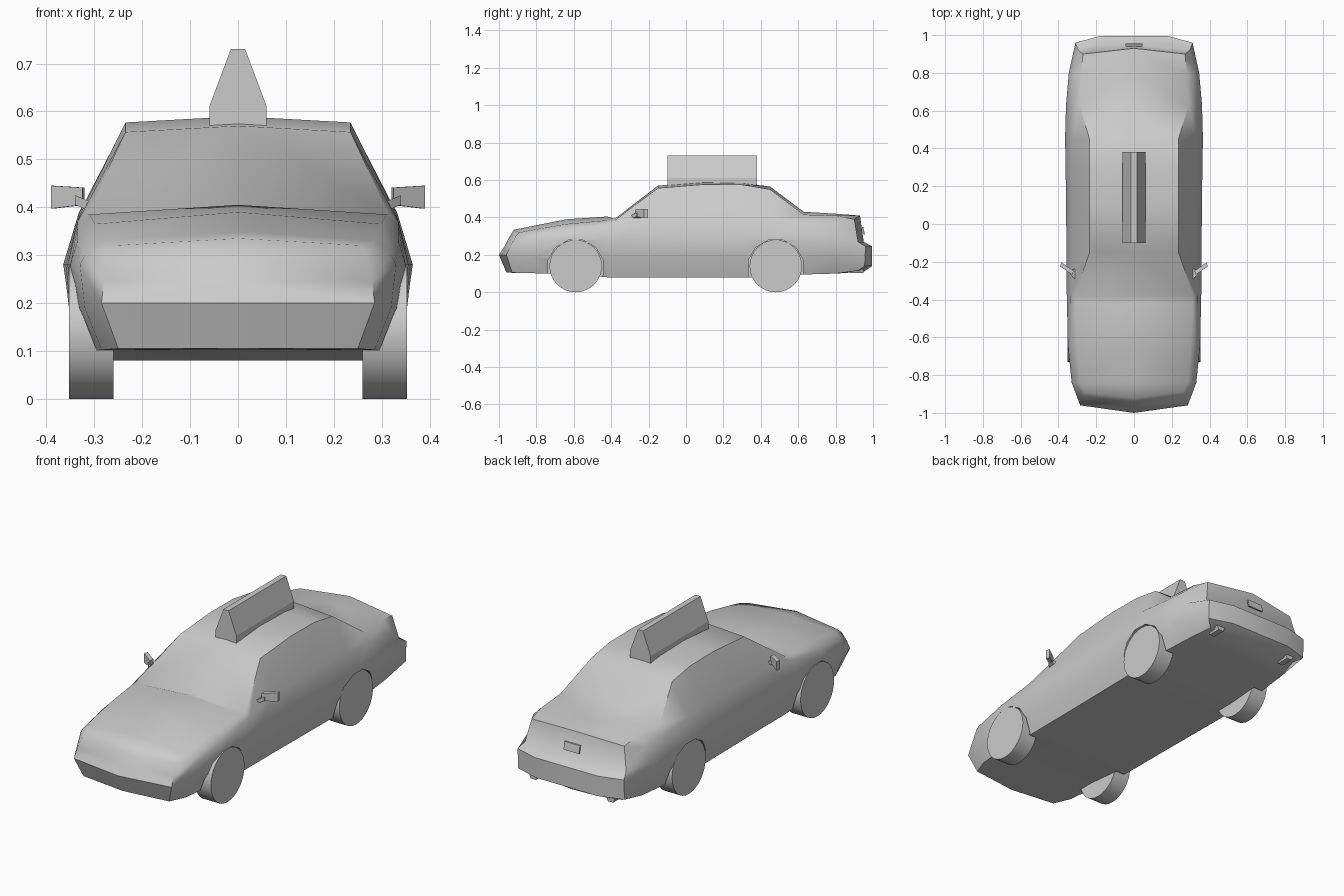
import bpy, bmesh, math
from mathutils import Vector

cube = bpy.data.objects.get("Cube")
if cube:
    bpy.data.objects.remove(cube, do_unlink=True)

# One plain grey paint for everything
paint = bpy.data.materials.new("plain_grey")
paint.use_nodes = True
GREY = (0.6, 0.6, 0.6, 1)
paint.diffuse_color = GREY
paint.node_tree.nodes["Principled BSDF"].inputs["Base Color"].default_value = GREY


def make(name, verts, faces):
    """Create an object with outward normals and the grey paint."""
    mesh = bpy.data.meshes.new(name)
    mesh.from_pydata(verts, [], faces)
    bm = bmesh.new()
    bm.from_mesh(mesh)
    bmesh.ops.recalc_face_normals(bm, faces=bm.faces)
    bm.to_mesh(mesh)
    bm.free()
    mesh.materials.append(paint)
    obj = bpy.data.objects.new(name, mesh)
    bpy.context.collection.objects.link(obj)
    return obj


def select(obj):
    bpy.ops.object.select_all(action='DESELECT')
    bpy.context.view_layer.objects.active = obj
    obj.select_set(True)


def smooth(obj, angle):
    select(obj)
    bpy.ops.object.shade_smooth_by_angle(angle=math.radians(angle))


def apply_modifiers(obj):
    select(obj)
    for mod in list(obj.modifiers):
        bpy.ops.object.modifier_apply(modifier=mod.name)


def prism(name, profile, shift):
    """Extrude a closed 3D outline along a vector."""
    n = len(profile)
    start = [Vector(p) for p in profile]
    verts = start + [p + Vector(shift) for p in start]
    faces = [range(n), range(n, 2 * n)]
    faces += [(i, (i + 1) % n, n + (i + 1) % n, n + i) for i in range(n)]
    return make(name, verts, [tuple(f) for f in faces])


def disc(name, x0, x1, y, z, radius, sides, turn=0.0):
    """Cylinder lying along x."""
    ring = []
    for i in range(sides):
        a = 2 * math.pi * (i + turn) / sides
        ring.append((x0, y + radius * math.cos(a), z + radius * math.sin(a)))
    return prism(name, ring, (x1 - x0, 0, 0))


# Body: half sections from nose to tail, then mirrored
# y, floor z, waist x, shoulder x, shoulder z, top edge x, top edge z, centre z
SECTIONS = [
    (-.84, .102, .33, .32, .30, .285, .33, .35),
    (-.64, .10, .35, .335, .33, .30, .365, .39),
    (-.42, .08, .355, .335, .36, .31, .385, .405),
    (-.38, .08, .356, .335, .37, .315, .385, .393),
    (-.15, .08, .357, .325, .395, .235, .557, .57),
    (.1, .08, .36, .325, .395, .235, .577, .59),
    (.3, .08, .362, .328, .395, .235, .575, .585),
    (.45, .08, .365, .332, .39, .235, .55, .565),
    (.63, .095, .36, .335, .37, .29, .415, .43),
    (.8, .10, .345, .33, .36, .28, .41, .42),
]
NOSE = [(0, -.96, .105), (.25, -.93, .105), (.285, -.96, .2), (.28, -.94, .245),
        (.27, -.91, .3), (.26, -.89, .32), (0, -.92, .335)]
TAIL = [(0, .95, .11), (.27, .92, .115), (.31, .955, .14), (.31, .96, .245),
        (.295, .92, .27), (.27, .9, .39), (0, .93, .41)]

rings = [NOSE]
for y, floor, waist, sx, sz, tx, tz, top in SECTIONS:
    rings.append([(0, y, floor), (waist - .045, y, floor), (waist - .01, y, .19),
                  (waist, y, .28), (sx, y, sz), (tx, y, tz), (0, y, top)])
rings.append(TAIL)
verts = [p for ring in rings for p in ring]
faces = []
for i in range(len(rings) - 1):
    for j in range(6):
        a = i * 7 + j
        faces.append((a, a + 1, a + 8, a + 7))


def cap(base, columns):
    """Close an end with columns of three points running to the centre line."""
    outer = [base + 2, base + 3, base + 4]
    low, high = [base, base + 1, base + 2], [base + 6, base + 5, base + 4]
    for column in columns:
        first = len(verts)
        verts.extend(column)
        inner = [first, first + 1, first + 2]
        for k in range(2):
            faces.append((outer[k], outer[k + 1], inner[k + 1], inner[k]))
        low.append(inner[0])
        high.append(inner[2])
        outer = inner
    faces.extend([tuple(low), tuple(high)])


cap(0, [[(0, -1, .2), (0, -.97, .245), (0, -.945, .295)]])
cap(7 * (len(rings) - 1),
    [[(x, .995, .14), (x, .995, .245), (x, .95, .27)] for x in (.18, 0)])

body = make("car_body", verts, faces)
mirror = body.modifiers.new("mirror", 'MIRROR')
mirror.use_clip = True
mirror.merge_threshold = 0.0005

# Wheel arches cut from the body, and the wheels in them
AXLES = {"front": -.59, "rear": .48}
SIDES = {"left": 1, "right": -1}
cutters = []
for end, y in AXLES.items():
    for side, s in SIDES.items():
        cutter = disc("arch_cutter", s * .262, s * .45, y, .132, .152, 12, .5)
        cutter.hide_render = True
        cutters.append(cutter)
        cut = body.modifiers.new("arch", 'BOOLEAN')
        cut.object = cutter
        cut.solver = 'EXACT'
        wheel = disc(f"{end}_{side}_wheel", s * .26, s * .353, y, .14, .14, 32)
        smooth(wheel, 40)
apply_modifiers(body)
for cutter in cutters:
    bpy.data.objects.remove(cutter, do_unlink=True)
smooth(body, 50)

# Roof sign: tapered bar running lengthwise
prism("roof_sign", [(-.06, -.1, .57), (.06, -.1, .57), (.06, -.1, .61),
                    (.015, -.1, .73), (-.015, -.1, .73), (-.06, -.1, .61)], (0, .48, 0))

# Number plate on the boot
prism("number_plate", [(-.045, .948, .31), (.045, .948, .31),
                       (.045, .94, .35), (-.045, .94, .35)], (0, .008, 0))

# Door mirrors and exhaust stubs
for side, s in SIDES.items():
    prism(f"{side}_mirror", [(s * .325, -.27, .405), (s * .39, -.225, .397),
                             (s * .39, -.225, .445), (s * .325, -.27, .441)],
          (s * -.005, .022, 0))
    prism(f"{side}_mirror_arm", [(s * .305, -.30, .39), (s * .34, -.265, .405),
                                 (s * .34, -.245, .405), (s * .305, -.235, .39)],
          (0, 0, .02))
    prism(f"{side}_exhaust", [(s * .20, .88, .125), (s * .25, .88, .125),
                              (s * .24, .88, .103), (s * .21, .88, .103)], (0, .07, 0))
